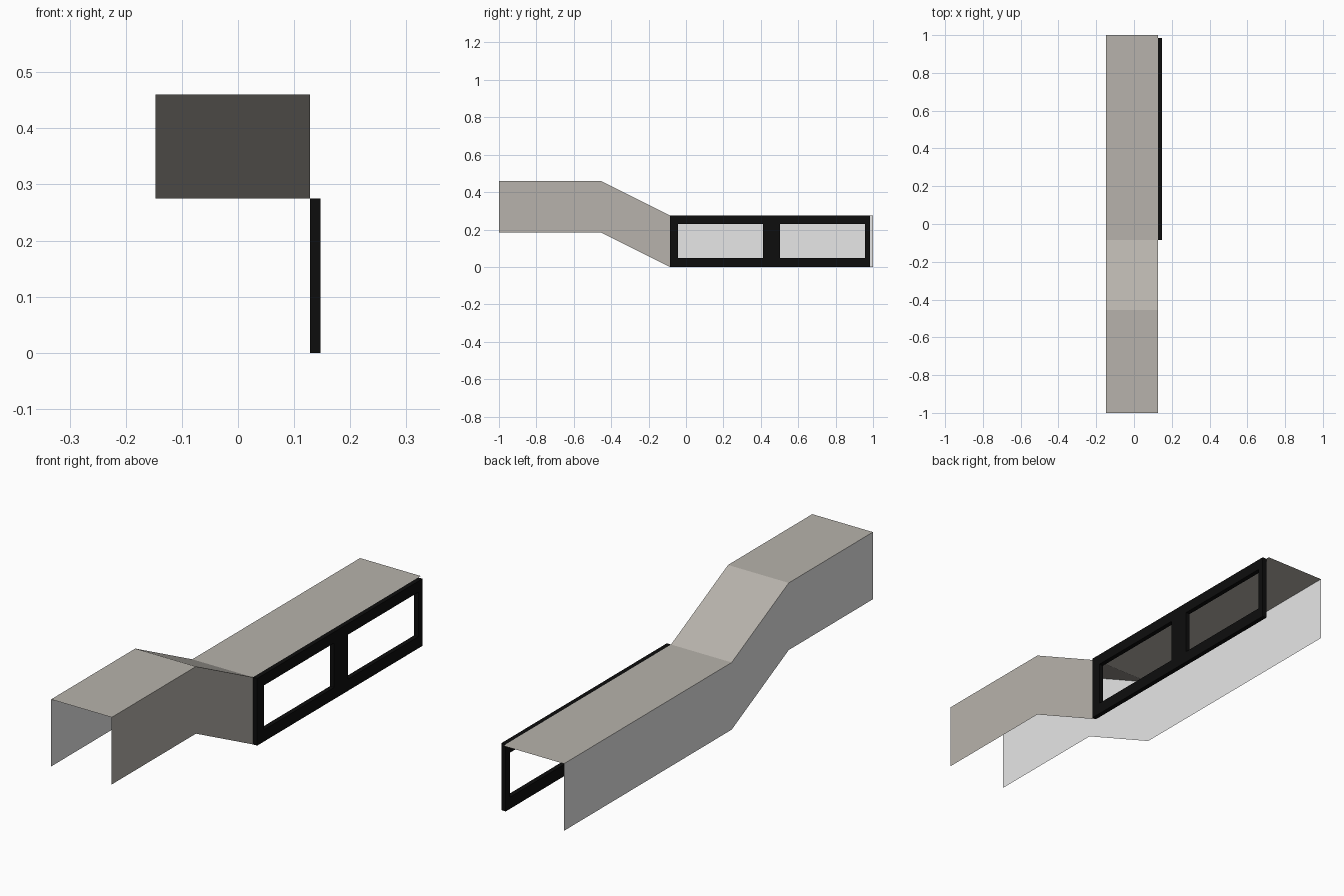
import bpy, bmesh

if "Cube" in bpy.data.objects:
    bpy.data.objects.remove(bpy.data.objects["Cube"])

XL, XR, XF = -0.147, 0.128, 0.147   # left wall, right wall, outer frame face
H = 0.275                           # passage height
# floor line of the passage as (y, z): raised, ramp, level
PATH = [(-1.0, 0.185), (-0.455, 0.185), (-0.086, 0.0), (1.0, 0.0)]


def material(name, rgb):
    m = bpy.data.materials.new(name)
    m.diffuse_color = (*rgb, 1)
    m.use_nodes = True
    m.node_tree.nodes["Principled BSDF"].inputs["Base Color"].default_value = m.diffuse_color
    return m


warm = material("warm_grey", (0.474, 0.449, 0.411))
pale = material("pale_grey", (0.8, 0.8, 0.8))
black = material("black", (0.004, 0.004, 0.004))


def finish(name, bm, mat):
    me = bpy.data.meshes.new(name)
    bm.to_mesh(me)
    bm.free()
    me.materials.append(mat)
    ob = bpy.data.objects.new(name, me)
    bpy.context.collection.objects.link(ob)
    return ob


def strip(name, path, a, b, mat):
    """Sheet swept along the path between cross-section points a and b (x, height)."""
    bm = bmesh.new()
    rows = [[bm.verts.new((x, y, z + h)) for x, h in (a, b)] for y, z in path]
    for p, q in zip(rows, rows[1:]):
        bm.faces.new((p[0], p[1], q[1], q[0]))
    return finish(name, bm, mat)


# Passage shell: thin sheets, open at both ends and underneath
strip("roof", PATH, (XL, H), (XR, H), warm)
strip("left_wall", PATH, (XL, 0), (XL, H), pale)
strip("right_wall", PATH[:3], (XR, H), (XR, 0), warm)

# Window frame: grid of cells with two left open, then thickened
ys = [-0.086, -0.043, 0.412, 0.503, 0.957, 0.984]
zs = [0.0, 0.048, 0.23, H]
bm = bmesh.new()
grid = [[bm.verts.new((XF, y, z)) for z in zs] for y in ys]
for i in range(5):
    for j in range(3):
        if j == 1 and i in (1, 3):
            continue
        bm.faces.new((grid[i][j], grid[i + 1][j], grid[i + 1][j + 1], grid[i][j + 1]))
frame = finish("window_frame", bm, black)
solid = frame.modifiers.new("thickness", "SOLIDIFY")
solid.thickness = XF - XR
solid.offset = -1
